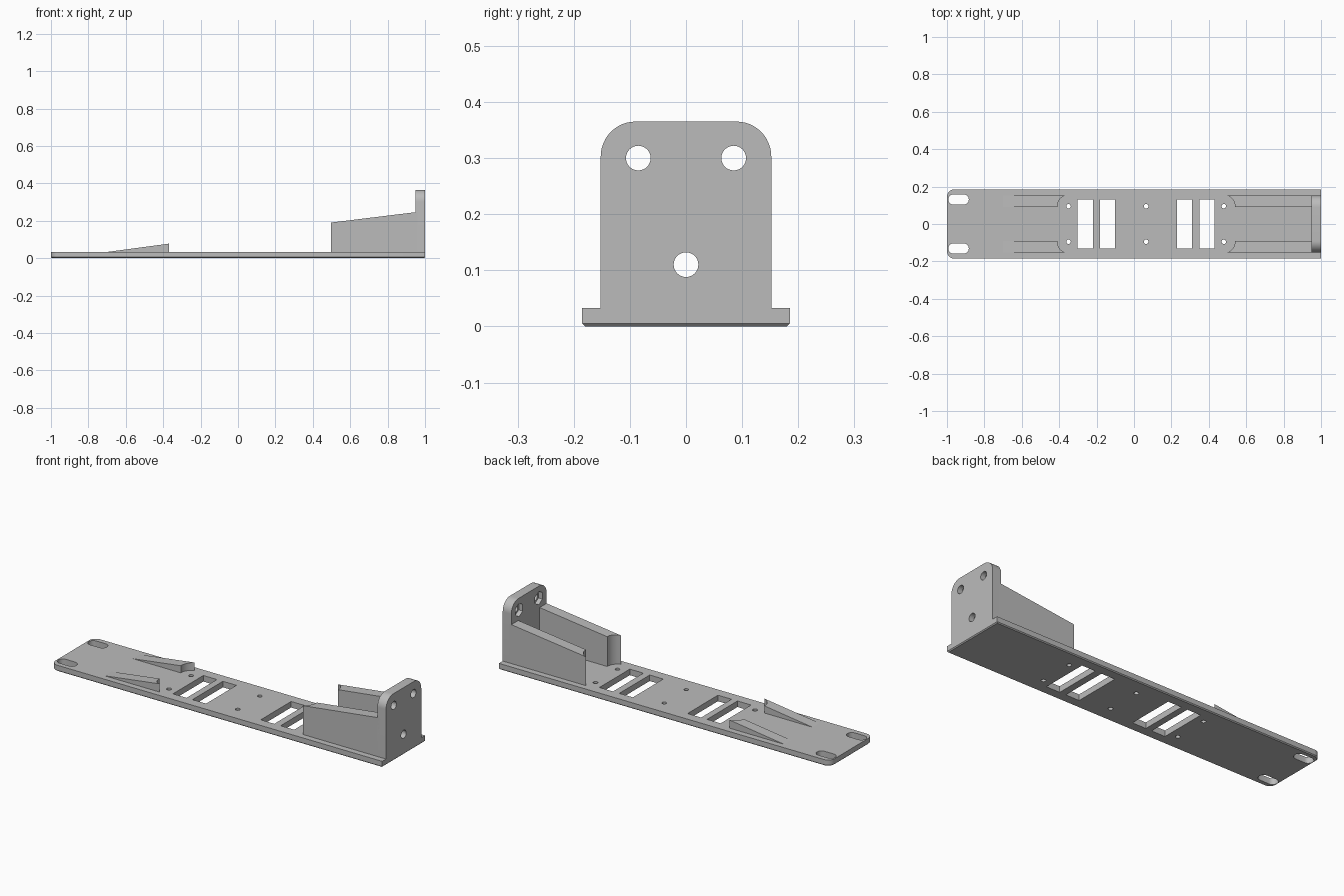
import bpy
import bmesh
from math import sin, cos, pi, radians
from mathutils import Vector

if "Cube" in bpy.data.objects:
    bpy.data.objects.remove(bpy.data.objects["Cube"])

grey = bpy.data.materials.new("matte grey")
grey.use_nodes = True
grey.diffuse_color = (0.5, 0.5, 0.5, 1)
grey.node_tree.nodes["Principled BSDF"].inputs["Base Color"].default_value = (0.5, 0.5, 0.5, 1)

HALF_W = 0.185     # plate half width
PLATE = 0.033      # plate thickness
WALL_OUT, WALL_IN = 0.152, 0.092
HOLE_Y = 0.095

AXES = {  # maps (u, v, depth) to model space
    "z": lambda u, v, d: Vector((u, v, d)),
    "y": lambda u, v, d: Vector((u, d, v)),
    "x": lambda u, v, d: Vector((d, u, v)),
}


def arc(cu, cv, r, start, end, steps=12):
    return [(cu + r * cos(radians(start + (end - start) * i / steps)),
             cv + r * sin(radians(start + (end - start) * i / steps))) for i in range(steps + 1)]


def circle(cu, cv, r, n=32, turn=0.0):
    return [(cu + r * cos(turn + 2 * pi * i / n), cv + r * sin(turn + 2 * pi * i / n)) for i in range(n)]


def rect(u0, u1, v0, v1):
    return [(u0, v0), (u1, v0), (u1, v1), (u0, v1)]


def make(name, prisms):
    """Object made of prisms: (outline, axis, depth start, depth end)."""
    bm = bmesh.new()
    for outline, axis, d0, d1 in prisms:
        place = AXES[axis]
        low = [bm.verts.new(place(u, v, d0)) for u, v in outline]
        high = [bm.verts.new(place(u, v, d1)) for u, v in outline]
        bm.faces.new(low)
        bm.faces.new(high)
        for i in range(len(low)):
            j = (i + 1) % len(low)
            bm.faces.new((low[i], low[j], high[j], high[i]))
    bmesh.ops.recalc_face_normals(bm, faces=bm.faces)
    mesh = bpy.data.meshes.new(name)
    bm.to_mesh(mesh)
    bm.free()
    mesh.materials.append(grey)
    obj = bpy.data.objects.new(name, mesh)
    bpy.context.scene.collection.objects.link(obj)
    return obj


def cut(obj, prisms):
    """Subtract prisms, apply the result and discard the cutter."""
    cutter = make("cutter", prisms)
    cutter.hide_render = True
    mod = obj.modifiers.new("cut", "BOOLEAN")
    mod.operation, mod.solver, mod.object = "DIFFERENCE", "EXACT", cutter
    bpy.context.view_layer.objects.active = obj
    bpy.ops.object.modifier_apply(modifier=mod.name)
    bpy.data.objects.remove(cutter)


def finish(obj):
    bpy.ops.object.select_all(action="DESELECT")
    obj.select_set(True)
    bpy.context.view_layer.objects.active = obj
    bpy.ops.object.shade_smooth_by_angle(angle=radians(30))


# Base plate: rounded at one end, chamfered underneath
r = 0.04
outline = ([(1, -HALF_W), (1, HALF_W)]
           + arc(-1 + r, HALF_W - r, r, 90, 180)
           + arc(-1 + r, -HALF_W + r, r, 180, 270))
base = make("base_plate", [(outline, "z", 0, PLATE)])
bm = bmesh.new()
bm.from_mesh(base.data)
rim = [e for e in bm.edges if all(v.co.z < 0.001 for v in e.verts)]
bmesh.ops.bevel(bm, geom=rim, offset=0.005, segments=1, affect="EDGES")
bm.to_mesh(base.data)
bm.free()

# Strap windows, screw holes and end slots
holes = [(rect(x, x + 0.082, -0.131, 0.131), "z", -1, 1) for x in (-0.301, -0.183, 0.229, 0.349)]
for side in (-1, 1):
    holes += [(circle(x, side * HOLE_Y, 0.012, 20), "z", -1, 1) for x in (-0.35, 0.065, 0.48)]
    slot = (arc(-0.91, side * 0.131, 0.027, -90, 90) + arc(-0.966, side * 0.131, 0.027, 90, 270))
    holes.append((slot, "z", -1, 1))
cut(base, holes)
finish(base)

# Ramps and side walls, each scooped out around the nearest screw hole
ramp = [(-0.70, PLATE), (-0.365, 0.078), (-0.365, 0.03), (-0.70, 0.03)]
wall = [(0.496, 0.03), (0.496, 0.19), (0.96, 0.247), (0.96, 0.03)]
for label, profile, scoop_x in (("ramp", ramp, -0.35), ("side_wall", wall, 0.48)):
    for side, word in ((-1, "right"), (1, "left")):
        part = make(f"{label}_{word}", [(profile, "y", side * WALL_IN, side * WALL_OUT)])
        cut(part, [(circle(scoop_x, side * HOLE_Y, 0.06, 48), "z", -1, 1)])
        finish(part)

# Upright end plate with bolt holes and hexagonal nut pockets on the inner face
top, r = 0.365, 0.062
outline = ([(-WALL_OUT, 0.03), (WALL_OUT, 0.03)]
           + arc(WALL_OUT - r, top - r, r, 0, 90)
           + arc(-WALL_OUT + r, top - r, r, 90, 180))
end = make("end_plate", [(outline, "x", 0.948, 1)])
bolts = [(-0.085, 0.30), (0.085, 0.30), (0, 0.11)]
cut(end, [(circle(y, z, 0.022), "x", 0.5, 1.5) for y, z in bolts])
cut(end, [(circle(y, z, 0.036, 6, pi / 2), "x", 0.9, 0.972) for y, z in bolts])
finish(end)
